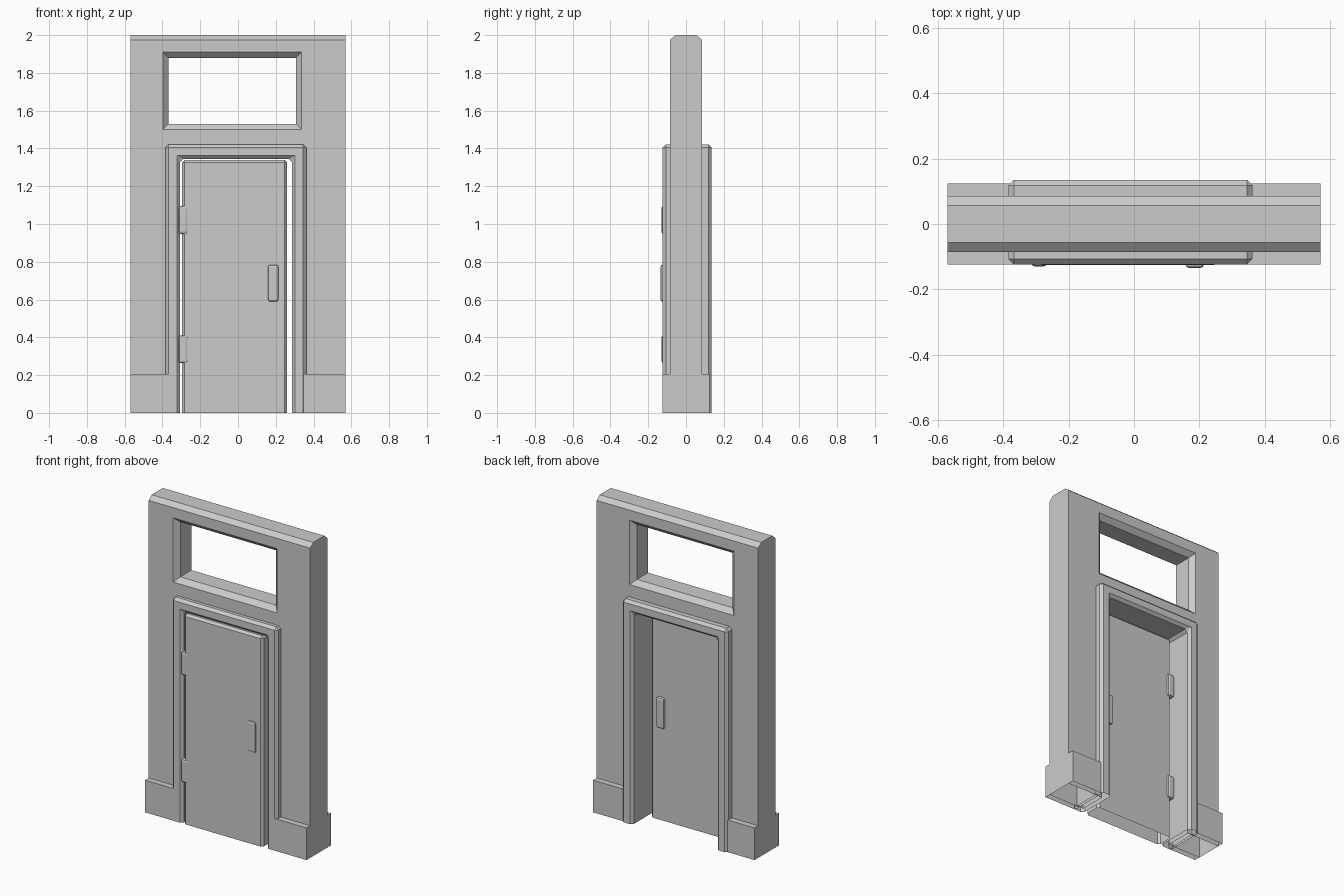
import bpy, bmesh

if "Cube" in bpy.data.objects:
    bpy.data.objects.remove(bpy.data.objects["Cube"])


def loft(name, rings, open_base=False):
    """Skin equal-length point rings into a solid, optionally open at z = 0."""
    bm = bmesh.new()
    vs = [[bm.verts.new(p) for p in r] for r in rings]
    n = len(vs[0])
    for a, b in zip(vs, vs[1:]):
        for i in range(n):
            j = (i + 1) % n
            bm.faces.new((a[i], a[j], b[j], b[i]))
    bm.faces.new(vs[0])
    bm.faces.new(vs[-1])
    bmesh.ops.recalc_face_normals(bm, faces=bm.faces)
    me = bpy.data.meshes.new(name)
    bm.to_mesh(me)
    bm.free()
    ob = bpy.data.objects.new(name, me)
    bpy.context.collection.objects.link(ob)
    if open_base:
        drop_base(ob)
    return ob


def drop_base(ob):
    """Delete the faces resting on the ground, which the model leaves open."""
    bm = bmesh.new()
    bm.from_mesh(ob.data)
    base = [f for f in bm.faces if all(abs(v.co.z) < 1e-4 for v in f.verts)]
    bmesh.ops.delete(bm, geom=base, context='FACES')
    bm.to_mesh(ob.data)
    bm.free()


def rect(x0, x1, z0, z1, y):
    return [(x0, y, z0), (x1, y, z0), (x1, y, z1), (x0, y, z1)]


def box(name, x0, x1, y0, y1, z0, z1, open_base=False):
    return loft(name, [rect(x0, x1, z0, z1, y0), rect(x0, x1, z0, z1, y1)], open_base)


def bevel(ob, width, segments=1):
    m = ob.modifiers.new("bevel", 'BEVEL')
    m.width, m.segments = width, segments


def cut(target, cutter):
    m = target.modifiers.new("cut", 'BOOLEAN')
    m.operation, m.object, m.solver = 'DIFFERENCE', cutter, 'EXACT'
    bpy.context.view_layer.objects.active = target
    bpy.ops.object.modifier_apply(modifier=m.name)
    bpy.data.objects.remove(cutter)


# Wall slab with chamfered top
W, T, C = 0.57, 0.086, 0.03
section = [(-T, 0), (T, 0), (T, 1.975), (T - C, 2), (C - T, 2), (-T, 1.975)]
wall = loft("wall", [[(x, y, z) for y, z in section] for x in (-W, W)])

# Window opening, flared on both faces
rings = []
for y, g in ((-0.106, 0.05), (-0.056, 0), (0.056, 0), (0.106, 0.05)):
    rings.append(rect(-0.368 - g, 0.307 + g, 1.53 - g, 1.88 + g, y))
cut(wall, loft("window_cutter", rings))

# Doorway, hidden behind the casing
L, R, H = -0.307, 0.285, 1.345
cut(wall, box("doorway_cutter", L - 0.03, R + 0.03, -0.3, 0.3, -0.1, H + 0.03))
drop_base(wall)

# Door casing: rectangular profile mitred around the opening, edges chamfered
profile = [(0, -0.124), (0.077, -0.124), (0.077, 0.135), (0, 0.135)]
casing = loft("door_casing", [[(x + s * d, y, z + d * k) for d, y in profile]
                              for x, s, z, k in ((L, -1, 0, 0), (L, -1, H, 1),
                                                 (R, 1, H, 1), (R, 1, 0, 0))], True)
bevel(casing, 0.017)

# Plinth blocks
box("plinth_left", -W, -0.368, -0.1235, 0.1235, 0, 0.205, True)
box("plinth_right", 0.345, W, -0.1235, 0.1235, 0, 0.205, True)

# Door leaf, chamfered at sides and top
door = box("door", -0.296, 0.26, -0.125, -0.015, 0, 1.34, True)
bevel(door, 0.014)

# Handle and hinges pass through the leaf
parts = [box("handle", 0.158, 0.214, -0.135, 0.001, 0.588, 0.785)]
for name, z in (("hinge_lower", 0.263), ("hinge_upper", 0.947)):
    parts.append(box(name, -0.314, -0.265, -0.13, -0.003, z, z + 0.148))
for ob in parts:
    bevel(ob, 0.012, 2)
